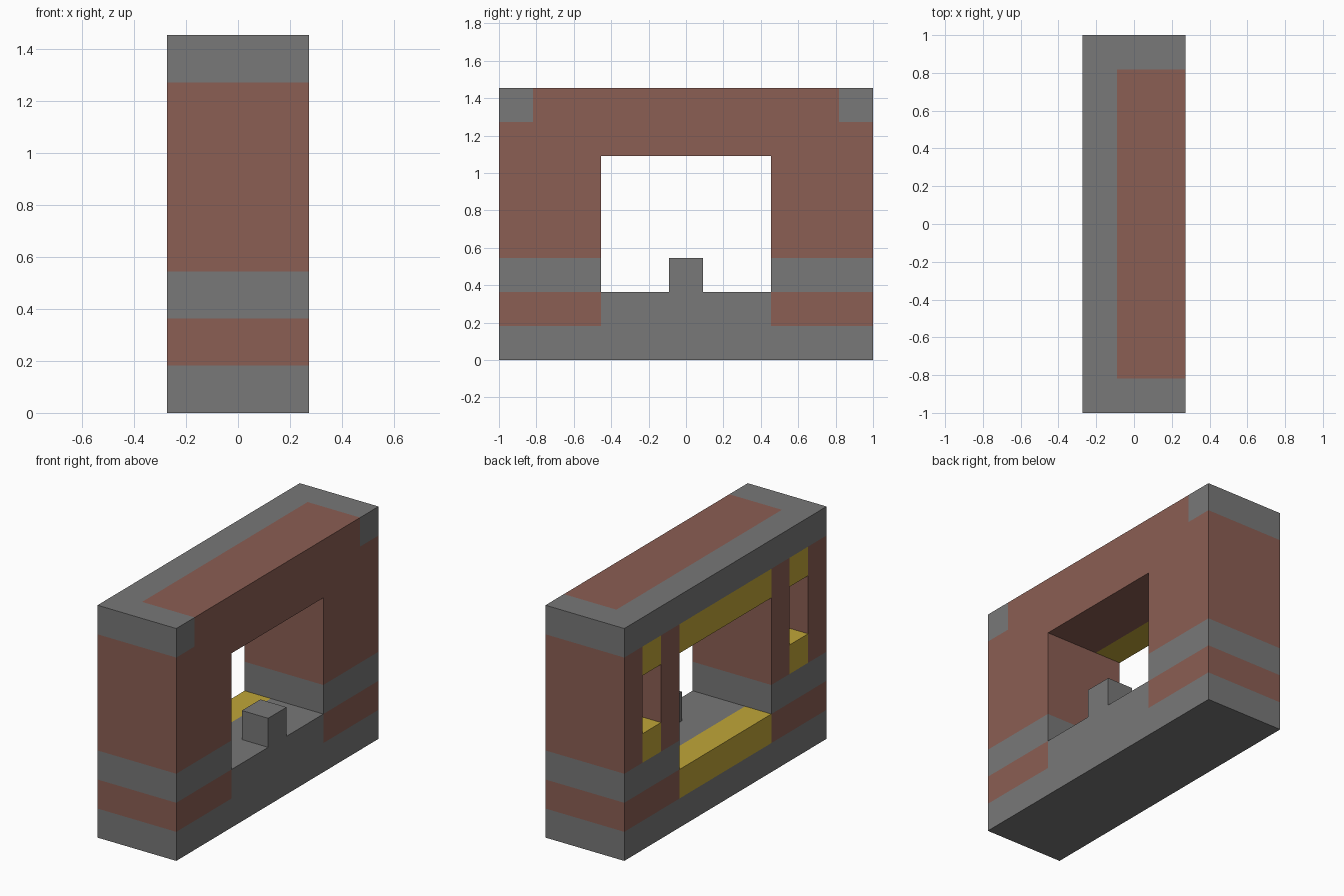
import bpy
import bmesh

cube = bpy.data.objects.get("Cube")
if cube:
    bpy.data.objects.remove(cube, do_unlink=True)

U = 2 / 11          # one building block
NX, NY = 3, 11      # thickness and length in blocks


def material(name, rgb):
    m = bpy.data.materials.new(name)
    m.use_nodes = True
    colour = (*rgb, 1)
    m.diffuse_color = colour
    bsdf = next(n for n in m.node_tree.nodes if n.type == 'BSDF_PRINCIPLED')
    bsdf.inputs["Base Color"].default_value = colour
    return m


STONE = material("grey stone", (0.188, 0.188, 0.188))
BRICK = material("red brown brick", (0.258, 0.112, 0.087))
TRIM = material("yellow trim", (0.527, 0.381, 0.04))


def block(name, mat, xs, ys, zs):
    """Box spanning the given block ranges."""
    bm = bmesh.new()
    bmesh.ops.create_cube(bm, size=1)
    for v in bm.verts:
        x, y, z = (r[1] if c > 0 else r[0] for r, c in zip((xs, ys, zs), v.co))
        v.co = ((x - NX / 2) * U, (y - NY / 2) * U, z * U)
    mesh = bpy.data.meshes.new(name)
    bm.to_mesh(mesh)
    bm.free()
    mesh.materials.append(mat)
    bpy.context.collection.objects.link(bpy.data.objects.new(name, mesh))


def pair(name, mat, xs, ys, zs):
    """Box and its mirror image at the other end of the wall."""
    block("front_" + name, mat, xs, ys, zs)
    block("back_" + name, mat, xs, (NY - ys[1], NY - ys[0]), zs)


FULL, OUTER, INNER = (0, 3), (0, 1), (1, 3)

# Foundation and sill of the opening
block("foundation", STONE, FULL, (0, 11), (0, 1))
block("sill", STONE, INNER, (3, 8), (1, 2))
block("sill_trim", TRIM, OUTER, (3, 8), (1, 2))
block("sill_post", STONE, (2, 3), (5, 6), (2, 3))

# Piers: banded base, then a wall with a recessed window on one face
pair("pier_base", BRICK, FULL, (0, 3), (1, 2))
pair("pier_band", STONE, FULL, (0, 3), (2, 3))
pair("pier_wall", BRICK, INNER, (0, 3), (3, 7))
pair("window_outer_jamb", BRICK, OUTER, (0, 1), (3, 7))
pair("window_inner_jamb", BRICK, OUTER, (2, 3), (3, 7))
pair("window_ledge", TRIM, OUTER, (1, 2), (3, 4))
pair("window_head", TRIM, OUTER, (1, 2), (6, 7))

# Lintel over the opening
block("lintel", BRICK, INNER, (3, 8), (6, 7))
block("lintel_trim", TRIM, OUTER, (3, 8), (6, 7))

# Top course with a stone edge around the brick
block("coping", STONE, OUTER, (0, 11), (7, 8))
pair("coping_corner", STONE, INNER, (0, 1), (7, 8))
block("top_course", BRICK, INNER, (1, 10), (7, 8))
